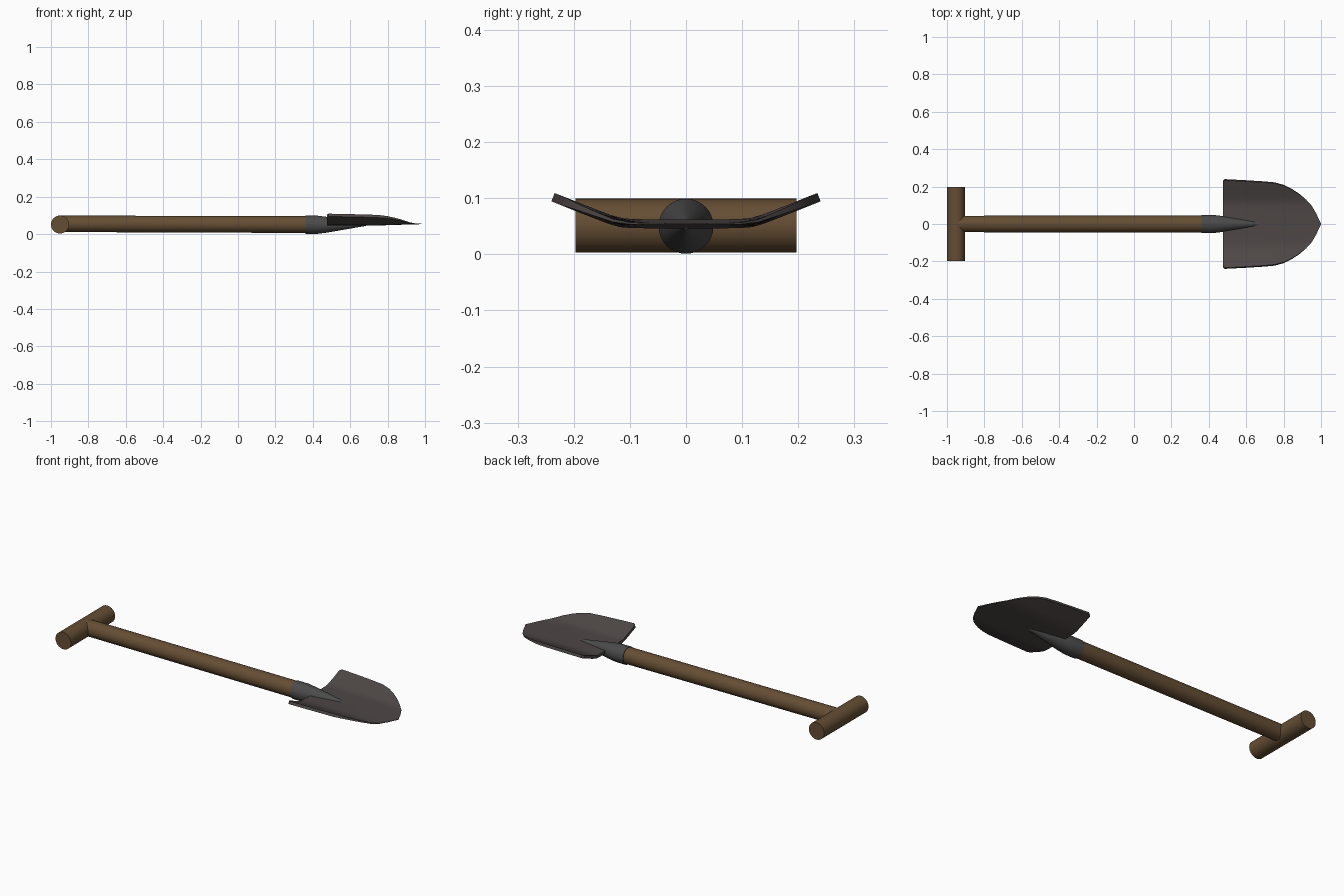
import bpy, bmesh, math
from mathutils import Vector

if "Cube" in bpy.data.objects:
    bpy.data.objects.remove(bpy.data.objects["Cube"])


def material(name, rgb):
    m = bpy.data.materials.new(name)
    m.diffuse_color = (*rgb, 1)
    m.use_nodes = True
    m.node_tree.nodes["Principled BSDF"].inputs["Base Color"].default_value = m.diffuse_color
    return m


WOOD = material("wood", (0.13, 0.075, 0.034))
METAL = material("metal", (0.075, 0.063, 0.06))
STEEL = material("socket_metal", (0.072, 0.07, 0.072))


def finish(bm, name, mat):
    bmesh.ops.recalc_face_normals(bm, faces=bm.faces)
    me = bpy.data.meshes.new(name)
    bm.to_mesh(me)
    bm.free()
    me.materials.append(mat)
    ob = bpy.data.objects.new(name, me)
    bpy.context.collection.objects.link(ob)
    bpy.ops.object.select_all(action='DESELECT')
    ob.select_set(True)
    bpy.context.view_layer.objects.active = ob
    bpy.ops.object.shade_smooth_by_angle(angle=math.radians(30))
    return ob


def rod(name, stations, mat, n=32):
    """Round rod through (centre, radius) stations."""
    bm = bmesh.new()
    axis = (stations[-1][0] - stations[0][0]).normalized()
    q = Vector((0, 0, 1)).rotation_difference(axis)
    rings = []
    for c, r in stations:
        rings.append([bm.verts.new(c + q @ Vector((r * math.cos(a), r * math.sin(a), 0)))
                      for a in (2 * math.pi * i / n for i in range(n))])
    for a, b in zip(rings, rings[1:]):
        for i in range(n):
            j = (i + 1) % n
            bm.faces.new((a[i], a[j], b[j], b[i]))
    bm.faces.new(rings[0])
    bm.faces.new(rings[-1])
    return finish(bm, name, mat)


# Wooden grip and shaft
V = Vector
rod("grip", [(V((-0.952, -0.197, 0.051)), 0.048), (V((-0.952, 0.197, 0.051)), 0.048)], WOOD)
rod("shaft", [(V((-0.95, 0, 0.055)), 0.044), (V((0.40, 0, 0.051)), 0.045)], WOOD)

# Metal socket with a long taper running through the blade
rod("socket", [(V((0.36, 0, 0.05)), 0.049), (V((0.42, 0, 0.05)), 0.049),
               (V((0.47, 0, 0.05)), 0.043), (V((0.685, 0, 0.052)), 0.008)], STEEL)

# Blade outline: x, half width
OUTLINE = [(0.475, 0.226), (0.485, 0.237), (0.58, 0.232), (0.68, 0.226), (0.75, 0.220),
           (0.80, 0.207), (0.84, 0.188), (0.88, 0.163), (0.92, 0.130), (0.95, 0.098),
           (0.975, 0.055), (0.99, 0.022), (1.0, 0.003)]


def height(y):
    """Flat floor with upswept sides, softly blended."""
    d = abs(y) - 0.118
    s = 0.014
    return 0.054 + 0.40 * 0.5 * (d + math.sqrt(d * d + s * s)) * min(1, abs(y) / 0.08)


# Blade as a closed sheet thinning toward the tip
bm = bmesh.new()
COLS = 24
rows = []
for x, w in OUTLINE:
    half = 0.008 * min(1, max(0.15, (1.0 - x) / 0.25))
    top, bot = [], []
    for i in range(COLS + 1):
        y = w * (2 * i / COLS - 1)
        slope = (height(y + 0.002) - height(y - 0.002)) / 0.004
        nrm = Vector((0, -slope, 1)).normalized() * half
        p = Vector((x, y, height(y)))
        top.append(bm.verts.new(p + nrm))
        bot.append(bm.verts.new(p - nrm))
    rows.append(top + bot[::-1])
count = len(rows[0])
for a, b in zip(rows, rows[1:]):
    for i in range(count):
        j = (i + 1) % count
        bm.faces.new((a[i], a[j], b[j], b[i]))
for row in (rows[0], rows[-1]):
    for i in range(COLS):
        bm.faces.new((row[i], row[i + 1], row[count - 2 - i], row[count - 1 - i]))
finish(bm, "blade", METAL)
